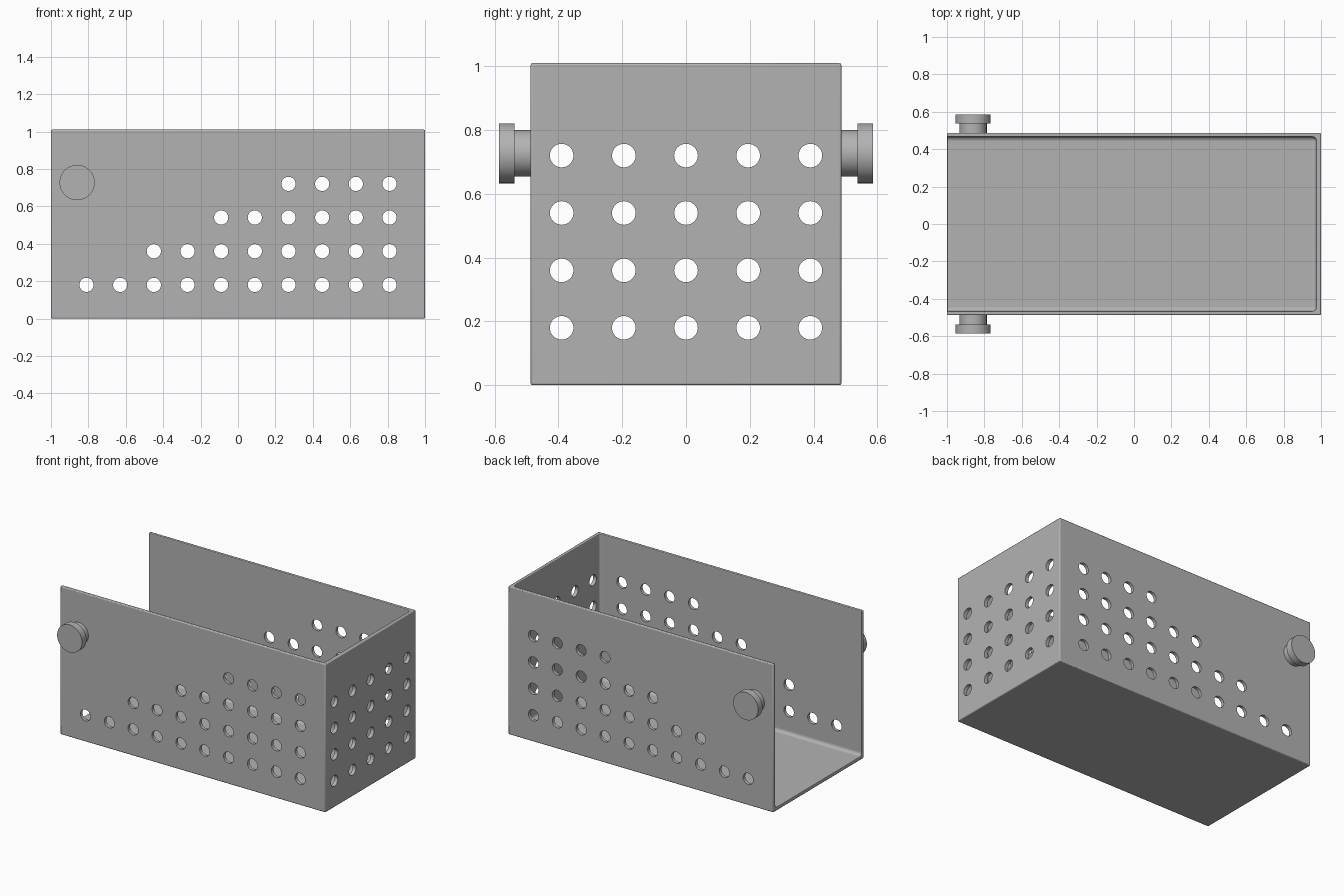
import bpy, bmesh, math
from mathutils import Matrix, Vector

if "Cube" in bpy.data.objects:
    bpy.data.objects.remove(bpy.data.objects["Cube"])

W, D, H, T = 1.0, 0.487, 1.01, 0.025   # half length, half depth, height, wall
grey = bpy.data.materials.new("plain grey")
grey.diffuse_color = (0.45, 0.45, 0.45, 1)
grey.use_nodes = True
grey.node_tree.nodes["Principled BSDF"].inputs["Base Color"].default_value = grey.diffuse_color


def make_object(name, bm):
    me = bpy.data.meshes.new(name)
    bmesh.ops.recalc_face_normals(bm, faces=bm.faces)
    bm.to_mesh(me)
    bm.free()
    ob = bpy.data.objects.new(name, me)
    bpy.context.collection.objects.link(ob)
    me.materials.append(grey)
    return ob


def box(name, lo, hi):
    bm = bmesh.new()
    lo, hi = Vector(lo), Vector(hi)
    size = hi - lo
    bmesh.ops.create_cube(bm, size=1, matrix=Matrix.Translation((lo + hi) / 2) @ Matrix.Diagonal((*size, 1)))
    return make_object(name, bm)


def cylinder(bm, centre, radius, length, axis, sides):
    rot = Matrix.Rotation(math.pi / 2, 4, axis)
    bmesh.ops.create_cone(bm, cap_ends=True, segments=sides, radius1=radius, radius2=radius,
                          depth=length, matrix=Matrix.Translation(centre) @ rot)


def bevel(ob, width, segments):
    mod = ob.modifiers.new("bevel", 'BEVEL')
    mod.width, mod.segments = width, segments
    mod.limit_method = 'ANGLE'
    mod.angle_limit = math.radians(40)


def cut(ob, cutter):
    mod = ob.modifiers.new("cut", 'BOOLEAN')
    mod.operation, mod.solver, mod.object = 'DIFFERENCE', 'EXACT', cutter
    cutter.hide_render = True
    cutter.hide_set(True)


def smooth(ob):
    bpy.ops.object.select_all(action='DESELECT')
    ob.select_set(True)
    bpy.context.view_layer.objects.active = ob
    bpy.ops.object.shade_smooth_by_angle(angle=math.radians(30))


# Hollow with rounded inner corners, open at the top and the left end
hollow = box("hollow_cutter", (-W - 0.3, -D + T - 0.003, T), (W - T, D - T + 0.003, H + 0.3))
bevel(hollow, 0.022, 4)

# Ventilation holes: stepped rows through both sides, full grid in the end wall
bm = bmesh.new()
for row in range(4):
    z = 0.18 + 0.18 * row
    for col in range(2 * row, 10):
        cylinder(bm, (-0.81 + 0.18 * col, 0, z), 0.038, 1.3, 'X', 32)
    for col in range(-2, 3):
        cylinder(bm, (1.0, 0.195 * col, z), 0.037, 0.2, 'Y', 32)
holes = make_object("hole_cutter", bm)

# Perforated tray body
tray = box("perforated_tray", (-W, -D, 0), (W, D, H))
cut(tray, hollow)
bevel(tray, 0.006, 2)
cut(tray, holes)
smooth(tray)

# Pivot knobs: neck and wider cap on each side
for side, label in ((-1, "front"), (1, "back")):
    bm = bmesh.new()
    cylinder(bm, (-0.86, side * 0.512, 0.727), 0.073, 0.06, 'X', 48)
    cylinder(bm, (-0.86, side * 0.562, 0.727), 0.094, 0.048, 'X', 64)
    smooth(make_object(label + "_knob", bm))
